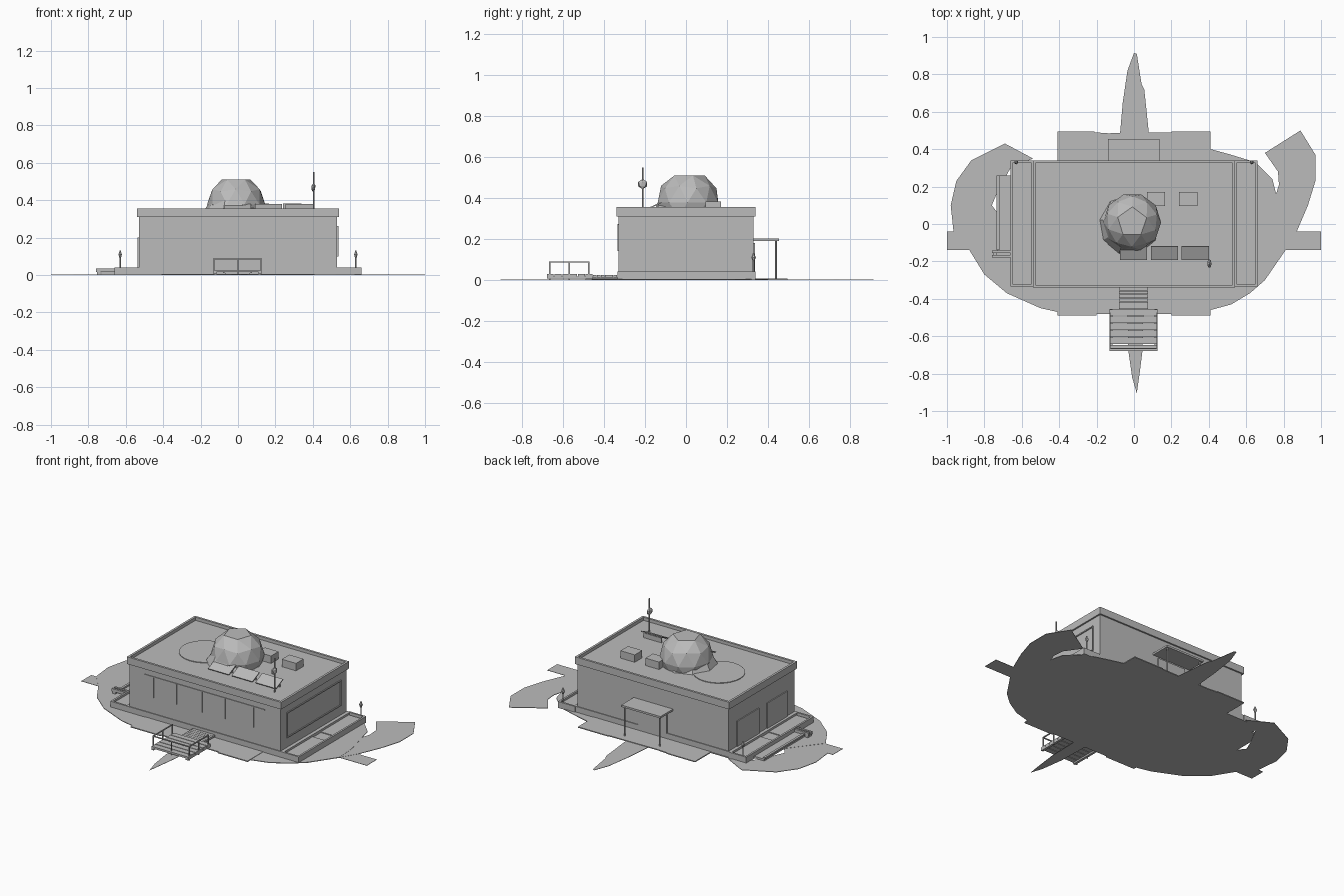
import bpy, bmesh, math
from mathutils import Matrix, Vector

if "Cube" in bpy.data.objects:
    bpy.data.objects.remove(bpy.data.objects["Cube"])

grey = bpy.data.materials.new("plain_grey")
grey.diffuse_color = (0.5, 0.5, 0.5, 1)
grey.use_nodes = True
grey.node_tree.nodes["Principled BSDF"].inputs["Base Color"].default_value = grey.diffuse_color


def finish(name, bm):
    bmesh.ops.recalc_face_normals(bm, faces=bm.faces)
    me = bpy.data.meshes.new(name)
    bm.to_mesh(me)
    bm.free()
    me.materials.append(grey)
    ob = bpy.data.objects.new(name, me)
    bpy.context.collection.objects.link(ob)
    return ob


def add_box(bm, x0, x1, y0, y1, z0, z1):
    m = Matrix.Translation(((x0 + x1) / 2, (y0 + y1) / 2, (z0 + z1) / 2)) \
        @ Matrix.Diagonal((x1 - x0, y1 - y0, z1 - z0, 1))
    bmesh.ops.create_cube(bm, size=1, matrix=m)


def boxes(name, *dims):
    bm = bmesh.new()
    for d in dims:
        add_box(bm, *d)
    return finish(name, bm)


def plate(name, pts, z0, z1):
    bm = bmesh.new()
    f = bm.faces.new([bm.verts.new((x, y, z0)) for x, y in pts])
    r = bmesh.ops.extrude_face_region(bm, geom=[f])
    top = [v for v in r["geom"] if isinstance(v, bmesh.types.BMVert)]
    bmesh.ops.translate(bm, verts=top, vec=(0, 0, z1 - z0))
    return finish(name, bm)


def cyl(name, x, y, z0, z1, r, n=8, r2=None):
    bm = bmesh.new()
    bmesh.ops.create_cone(bm, cap_ends=True, segments=n, radius1=r,
                          radius2=r if r2 is None else r2, depth=z1 - z0,
                          matrix=Matrix.Translation((x, y, (z0 + z1) / 2)))
    return finish(name, bm)


def rim(x0, x1, y0, y1, z0, z1, t):
    return [(x0, x1, y0, y0 + t, z0, z1), (x0, x1, y1 - t, y1, z0, z1),
            (x0, x0 + t, y0 + t, y1 - t, z0, z1), (x1 - t, x1, y0 + t, y1 - t, z0, z1)]


# Ground: curved plaza, side wings, paths and pointed strips
plate("plaza", [(-.88, -.14), (-.80, -.27), (-.68, -.37), (-.5, -.45), (-.41, -.47),
                (.41, -.46), (.52, -.43), (.62, -.37), (.7, -.3), (.81, -.14), (.8, 0),
                (.76, .16), (.74, .24), (.65, .33), (.52, .37), (.41, .40),
                (-.41, .34), (-.55, .34), (-.64, .2), (-.73, .05)], 0, .004)
plate("left_wing", [(-.54, .35), (-.69, .43), (-.87, .34), (-.95, .23), (-.98, .1),
                    (-.965, -.04), (-.88, -.14), (-.73, -.05), (-.73, .06), (-.76, .1),
                    (-.73, .17), (-.66, .3)], 0, .003)
plate("right_wing", [(.81, -.14), (.87, -.04), (.93, .1), (.97, .23), (.97, .37),
                     (.89, .5), (.70, .38), (.77, .28), (.775, .21), (.76, .16), (.78, 0)], 0, .003)
boxes("side_paths", (-1, -.7, -.14, -.04, 0, .002), (.7, 1, -.14, -.04, 0, .002))
plate("rear_strip", [(-.075, .48), (-.06, .65), (-.035, .82), (0, .915), (.015, .91),
                     (.04, .75), (.055, .72), (.08, .48)], 0, .002)
plate("front_strip", [(-.035, -.48), (-.03, -.68), (-.01, -.82), (.015, -.905),
                      (.03, -.8), (.045, -.68), (.05, -.48)], 0, .002)
plate("patio", [(-.41, -.49), (-.2, -.49), (-.2, -.48), (.2, -.48), (.2, -.49), (.41, -.49),
                (.41, .495), (.2, .495), (.2, .49), (-.14, .485), (-.21, .49), (-.21, .495),
                (-.41, .495)], 0, .006)

# Foundation and rimmed side terraces
boxes("foundation", (-.54, .54, -.335, .335, 0, .04))
for s, side in ((-1, "left"), (1, "right")):
    x0, x1 = sorted((s * .54, s * .66))
    boxes(side + "_terrace", (x0, x1, -.335, .34, 0, .022), *rim(x0, x1, -.335, .34, .022, .04, .012))
    boxes(side + "_terrace_panels", (x0 + .012, x1 - .012, .04, .32, .022, .027),
          (x0 + .012, x1 - .012, -.315, -.04, .022, .027))
    cyl(side + "_lamp_post", s * .63, .33, .04, .13, .004, 6)
    cyl(side + "_lamp_head_lower", s * .63, .33, .09, .11, .004, 6, .011)
    cyl(side + "_lamp_head_upper", s * .63, .33, .11, .128, .011, 6, .003)

# Main block with parapet and roof
boxes("walls", (-.53, .53, -.33, .33, .02, .31))
boxes("roof", (-.535, .535, -.335, .335, .31, .335))
boxes("parapet", *rim(-.54, .54, -.34, .34, .31, .355, .014))

# Wall panels and mullions
boxes("front_mullions", *[(x - .003, x + .003, -.335, -.33, .14, .27)
                          for x in (-.36, -.2, -.02, .14, .34)],
      (-.42, .42, -.334, -.33, .268, .274))
boxes("right_wall_frame", *[(.529, .536, a, b, c, d) for a, b, c, d in
      ((-.27, .27, .255, .262), (-.27, .27, .10, .107), (-.27, -.263, .107, .255),
       (.263, .27, .107, .255))])
boxes("left_wall_doors", (-.536, -.53, -.25, -.05, .04, .2), (-.536, -.53, .03, .25, .04, .2))
boxes("rear_door", (-.1, .1, .33, .336, .04, .18))

# Rear canopy
boxes("canopy", (-.14, .135, .33, .455, .19, .202))
for x in (-.125, .12):
    cyl("canopy_post", x, .44, 0, .19, .005, 6)

# Front deck, bridge and railing
boxes("deck_planks", *[(-.13, .125, -.68 + i * .038, -.68 + i * .038 + .034, .016, .028)
                       for i in range(6)])
boxes("deck_frame", (-.13, -.115, -.68, -.455, .006, .016), (.11, .125, -.68, -.455, .006, .016))
boxes("bridge", *[(-.08, .075, -.455 + i * .02, -.437 + i * .02, .012, .024) for i in range(6)],
      (-.07, .065, -.455, -.335, .006, .012))
posts = [(x, y) for x in (-.128, .123) for y in (-.665, -.57, -.475)] + [(0, -.665)]
boxes("deck_railing", *[(x - .003, x + .003, y - .003, y + .003, 0, .088) for x, y in posts],
      (-.131, .126, -.668, -.662, .084, .09),
      *[(x - .003, x + .003, -.668, -.472, .084, .09) for x in (-.128, .123)])

# Left side ramp and bars
boxes("side_ramp", (-.73, -.66, -.15, .26, .004, .016))
boxes("ramp_bars", (-.76, -.655, -.155, -.142, .016, .034), (-.76, -.655, -.178, -.165, .016, .034),
      (-.755, -.735, -.178, -.142, .004, .018), (-.735, -.72, -.14, .26, .016, .026))

# Faceted dome: a sphere without its top point and lower half
bm = bmesh.new()
bmesh.ops.create_icosphere(bm, subdivisions=2, radius=.155,
                           matrix=Matrix.Translation((-.01, .01, .378)) @ Matrix.Rotation(.3, 4, 'Z'))
top = max(bm.verts, key=lambda v: v.co.z)
bmesh.ops.dissolve_verts(bm, verts=[top])
bmesh.ops.bisect_plane(bm, geom=bm.verts[:] + bm.edges[:] + bm.faces[:], clear_inner=True,
                       plane_co=(0, 0, .335), plane_no=(0, 0, 1))
finish("dome", bm)

# Rugged skirt around the dome base
bm = bmesh.new()
bmesh.ops.create_cone(bm, cap_ends=True, segments=9, radius1=.162, radius2=.13, depth=.05,
                      matrix=Matrix.Translation((-.025, -.005, .36)))
for i, v in enumerate(bm.verts):
    if v.co.z > .36:
        v.co.z += .012 * math.sin(i * 2.3) - .06 * (v.co.x + v.co.y)
finish("dome_skirt", bm)

# Rooftop equipment
cyl("landing_disc", -.235, .005, .335, .339, .15, 24)
boxes("roof_units", (.07, .165, .095, .17, .335, .382), (.24, .34, .095, .17, .335, .382))
for x in (-.075, .09, .255):
    bm = bmesh.new()
    bmesh.ops.create_cube(bm, size=1, matrix=Matrix.Translation((x + .0725, -.155, .362))
                          @ Matrix.Rotation(math.radians(25), 4, 'X')
                          @ Matrix.Diagonal((.145, .078, .006, 1)))
    add_box(bm, x + .01, x + .135, -.14, -.134, .335, .365)
    finish("solar_panel", bm)

# Antenna mast with faceted head
cyl("antenna_mast", .405, -.212, .335, .55, .004, 6)
bm = bmesh.new()
bmesh.ops.create_icosphere(bm, subdivisions=1, radius=.025,
                           matrix=Matrix.Translation((.403, -.212, .468)) @ Matrix.Diagonal((.5, 1, 1, 1)))
finish("antenna_head", bm)
